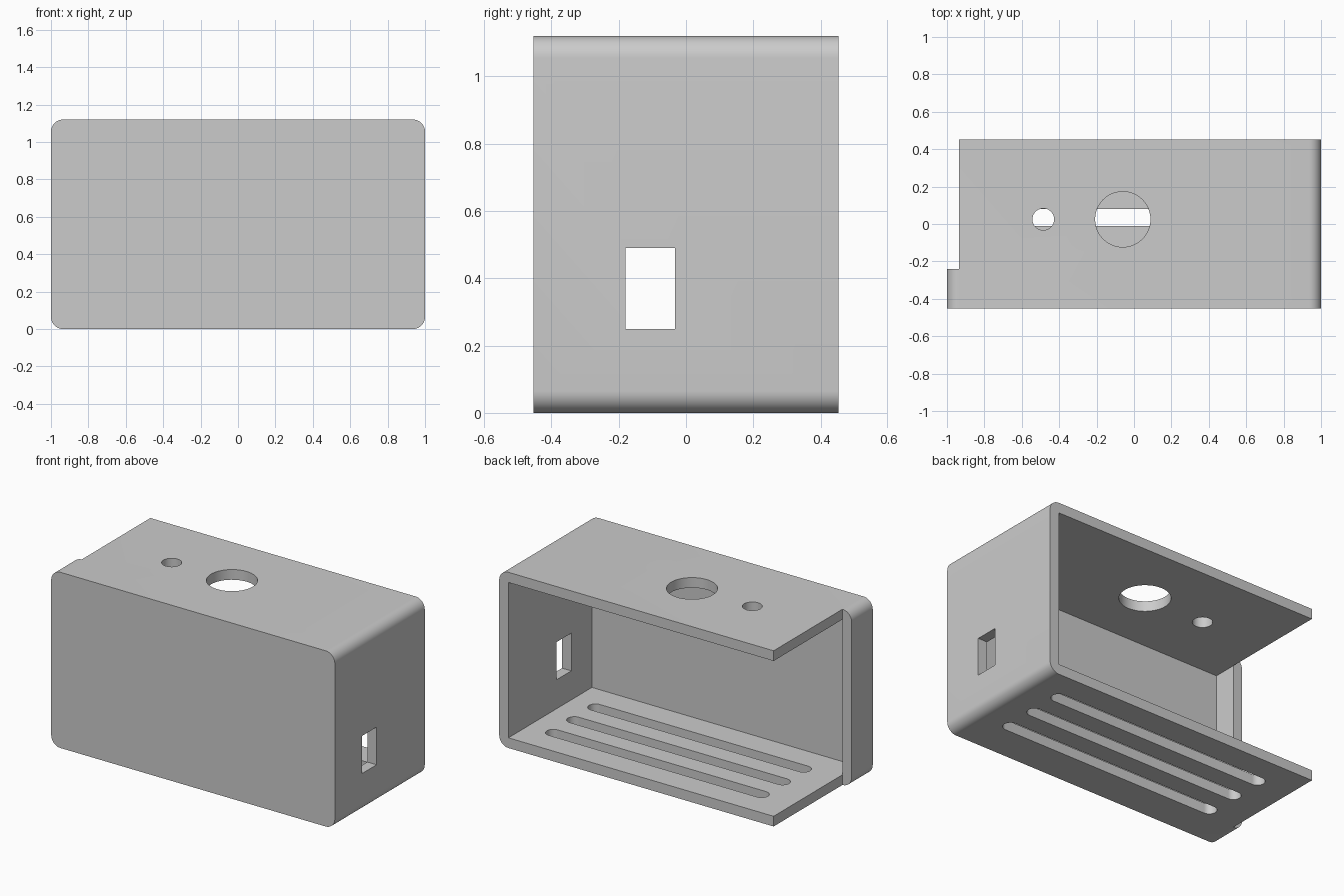
import bpy, bmesh, math
from mathutils import Vector

if "Cube" in bpy.data.objects:
    bpy.data.objects.remove(bpy.data.objects["Cube"], do_unlink=True)

W, D, H = 1.0, 0.453, 1.12      # half width, half depth, height
T = 0.065                       # wall thickness
FRONT_IN = -D + T               # inside of front wall
NOTCH_Y = -0.24                 # where the right wall stops
MID_Y = 0.034                   # middle of the interior

grey = bpy.data.materials.new("plain_grey")
grey.use_nodes = True
colour = (0.6, 0.6, 0.6, 1)
grey.diffuse_color = colour
grey.node_tree.nodes["Principled BSDF"].inputs["Base Color"].default_value = colour


def prism(name, outline, axis, start, end):
    """Extrude a flat outline along y (outline in x, z) or z (outline in x, y)."""
    bm = bmesh.new()
    if axis == "y":
        points = [(a, start, b) for a, b in outline]
        move = Vector((0, end - start, 0))
    else:
        points = [(a, b, start) for a, b in outline]
        move = Vector((0, 0, end - start))
    face = bm.faces.new([bm.verts.new(p) for p in points])
    grown = bmesh.ops.extrude_face_region(bm, geom=[face])["geom"]
    bmesh.ops.translate(bm, vec=move, verts=[v for v in grown if isinstance(v, bmesh.types.BMVert)])
    bmesh.ops.recalc_face_normals(bm, faces=bm.faces)
    mesh = bpy.data.meshes.new(name)
    bm.to_mesh(mesh)
    bm.free()
    mesh.materials.append(grey)
    obj = bpy.data.objects.new(name, mesh)
    bpy.context.collection.objects.link(obj)
    return obj


def rect(x0, x1, y0, y1):
    return [(x0, y0), (x1, y0), (x1, y1), (x0, y1)]


def rounded(x0, x1, y0, y1, r, steps):
    """Rectangle with round corners; also gives slots and circles."""
    centres = [(x1 - r, y1 - r), (x0 + r, y1 - r), (x0 + r, y0 + r), (x1 - r, y0 + r)]
    points = []
    for i, (cx, cy) in enumerate(centres):
        for k in range(steps + 1):
            a = math.pi / 2 * (i + k / steps)
            p = (cx + r * math.cos(a), cy + r * math.sin(a))
            if not points or math.dist(p, points[-1]) > 1e-5:
                points.append(p)
    if math.dist(points[0], points[-1]) < 1e-5:
        points.pop()
    return points


def circle(x, y, r):
    return rounded(x - r, x + r, y - r, y + r, r, 12)


# Outer shell with round long edges
case = prism("enclosure_case", rounded(-W, W, 0, H, T, 10), "y", -D, D)

# Cavity, open at the back and past the short right wall
xi = W - T
cavity = [(-xi, FRONT_IN), (xi, FRONT_IN), (xi, 1), (-2, 1), (-2, NOTCH_Y), (-xi, NOTCH_Y)]
cutters = [
    prism("cavity_cutter", cavity, "z", T, H - T),
    prism("side_cutter", rect(-2, -xi, NOTCH_Y, 1), "z", -1, 2),
    prism("window_cutter", rect(0.8, 1.2, -0.18, -0.032), "z", 0.25, 0.49),
    prism("large_hole_cutter", circle(-0.06, 0.025, 0.148), "z", 0.9, 1.3),
    prism("small_hole_cutter", circle(-0.485, 0.025, 0.058), "z", 0.9, 1.3),
]

# Vent slots in the floor
for i in (-1, 0, 1):
    y = MID_Y + i * 0.212
    slot = rounded(-0.75, 0.808, y - 0.045, y + 0.045, 0.045, 8)
    cutters.append(prism("vent_slot_cutter", slot, "z", -0.2, 0.2))

# Cut everything out of the shell
bpy.ops.object.select_all(action="DESELECT")
bpy.context.view_layer.objects.active = case
case.select_set(True)
for cutter in cutters:
    cutter.hide_render = True
    mod = case.modifiers.new(cutter.name, "BOOLEAN")
    mod.operation = "DIFFERENCE"
    mod.solver = "EXACT"
    mod.object = cutter
    bpy.ops.object.modifier_apply(modifier=mod.name)
    bpy.data.objects.remove(cutter, do_unlink=True)

bpy.ops.object.shade_smooth_by_angle(angle=math.radians(30))
